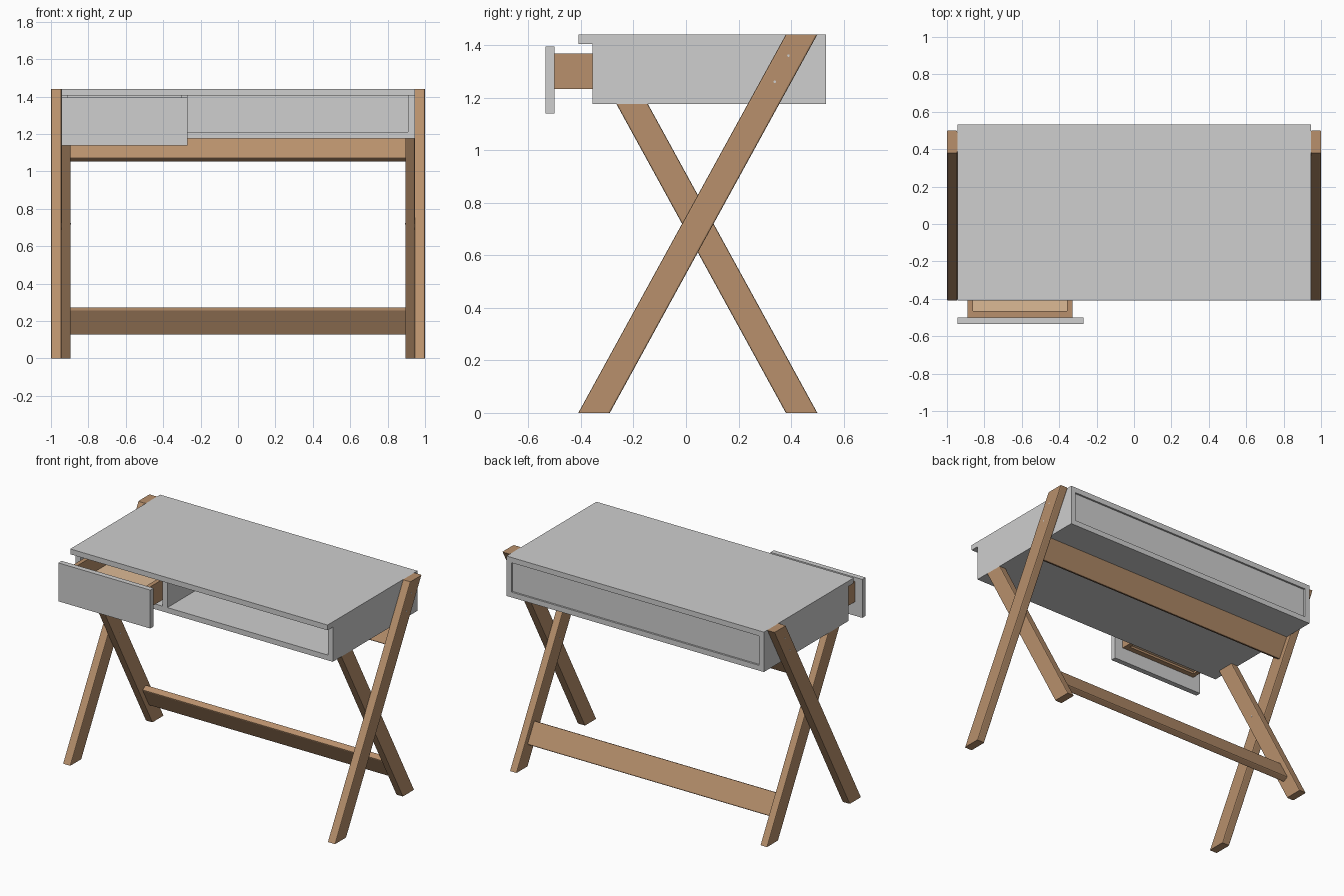
import bpy, bmesh, math
from mathutils import Vector

if "Cube" in bpy.data.objects:
    bpy.data.objects.remove(bpy.data.objects["Cube"])


def material(name, rgb):
    m = bpy.data.materials.new(name)
    m.diffuse_color = (*rgb, 1)
    m.use_nodes = True
    m.node_tree.nodes["Principled BSDF"].inputs["Base Color"].default_value = m.diffuse_color
    return m


GREY = material("grey paint", (0.62, 0.62, 0.62))
WOOD = material("oak wood", (0.48, 0.28, 0.15))
PALE = material("pale plywood", (0.72, 0.49, 0.30))


def finish(name, bm, mat):
    bmesh.ops.recalc_face_normals(bm, faces=bm.faces)
    me = bpy.data.meshes.new(name)
    bm.to_mesh(me)
    bm.free()
    me.materials.append(mat)
    ob = bpy.data.objects.new(name, me)
    bpy.context.collection.objects.link(ob)
    return ob


def box(name, x, y, z, mat):
    bm = bmesh.new()
    bmesh.ops.create_cube(bm, size=1)
    for v in bm.verts:
        v.co = Vector([(a + b) / 2 + c * (b - a) for (a, b), c in zip((x, y, z), v.co)])
    return finish(name, bm, mat)


def prism(name, corners, vec, mat, r=0.007, sharp=()):
    """Extrude a polygon with eased corners along vec."""
    pts, n = [], len(corners)
    cs = [Vector(c) for c in corners]
    for i, c in enumerate(cs):
        if i in sharp:
            pts.append(c)
            continue
        a = c + (cs[i - 1] - c).normalized() * r
        b = c + (cs[(i + 1) % n] - c).normalized() * r
        pts += [a, a * 0.25 + c * 0.5 + b * 0.25, b]
    bm = bmesh.new()
    f = bm.faces.new([bm.verts.new(p) for p in pts])
    ext = bmesh.ops.extrude_face_region(bm, geom=[f])
    bmesh.ops.translate(bm, vec=vec, verts=[v for v in ext["geom"] if isinstance(v, bmesh.types.BMVert)])
    return finish(name, bm, mat)


W, T, SLOPE = 0.945, 0.035, 0.5486
Y0, Y1, Z0, Z1 = -0.355, 0.533, 1.175, 1.44

# Desk case
box("desk_top", (-W, W), (-0.41, Y1), (Z1 - T, Z1), GREY)
box("case_bottom", (-W, W), (Y0, Y1), (Z0, Z0 + T), GREY)
for side, s in (("left", -1), ("right", 1)):
    box(side + "_case_side", sorted((s * W, s * (W - T))), (Y0, Y1), (Z0 + T, Z1 - T), GREY)
box("case_divider", (-0.305, -0.27), (Y0, Y1 - 0.025), (Z0 + T, Z1 - T), GREY)
box("case_back_panel", (-W + T, W - T), (Y1 - 0.025, Y1 - 0.012), (Z0 + T, Z1 - T), GREY)

# Pulled out drawer
DX0, DX1, DY0, DY1, DZ = -0.89, -0.33, -0.50, 0.33, (1.232, 1.368)
box("drawer_front", (-W, -0.27), (-0.535, DY0), (1.14, 1.395), GREY)
box("drawer_inner_front", (DX0, DX1), (DY0, DY0 + T), DZ, WOOD)
box("drawer_rear", (DX0, DX1), (DY1 - T, DY1), DZ, WOOD)
box("drawer_left_wall", (DX0, DX0 + 0.028), (DY0 + T, DY1 - T), DZ, WOOD)
box("drawer_right_wall", (DX1 - 0.028, DX1), (DY0 + T, DY1 - T), DZ, WOOD)
box("drawer_floor", (DX0 + 0.028, DX1 - 0.028), (DY0 + T, DY1 - T), (1.246, 1.258), PALE)

# Crossed legs with eased edges, and their bolts
for side, s in (("left", -1), ("right", 1)):
    for kind, xa, xb, ya, h, k in (("outer", W, 1.0, -0.41, Z1, SLOPE), ("inner", 0.895, W, 0.38, Z0, -SLOPE)):
        prism(f"{side}_{kind}_leg",
              [(s * xa, ya, 0), (s * xb, ya, 0), (s * xb, ya + 0.12, 0), (s * xa, ya + 0.12, 0)],
              (0, k * h, h), WOOD)
    for i, (x, y, z) in enumerate(((0.999, 0.39, 1.36), (0.999, 0.338, 1.26), (0.896, 0.045, 0.72))):
        bm = bmesh.new()
        bmesh.ops.create_cone(bm, cap_ends=True, segments=10, radius1=0.005, radius2=0.005, depth=0.004)
        ob = finish(f"{side}_bolt_{i + 1}", bm, GREY)
        ob.location = (s * x, y, z)
        ob.rotation_euler = (0, math.pi / 2, 0)

# Lower stretcher, tilted with the inner legs
u = Vector((0, -SLOPE, 1)).normalized()
n = Vector((0, u.z, -u.y))
c = Vector((-0.895, 0.44 - SLOPE * 0.2, 0.2))
prism("lower_stretcher", [c + u * a * 0.074 + n * b * 0.021 for a, b in ((-1, -1), (1, -1), (1, 1), (-1, 1))],
      (1.79, 0, 0), WOOD)

# Upper stretcher, tilted with the outer legs and cut flat under the case
u = Vector((0, SLOPE, 1)).normalized()
n = Vector((0, u.z, -u.y))
low = Vector((-W, -0.35 + SLOPE * 1.06, 1.06))
a, b = low - n * 0.021, low + n * 0.021
prism("upper_stretcher", [a, b, b + u * ((Z0 - b.z) / u.z), a + u * ((Z0 - a.z) / u.z)],
      (2 * W, 0, 0), WOOD, sharp=(2, 3))
